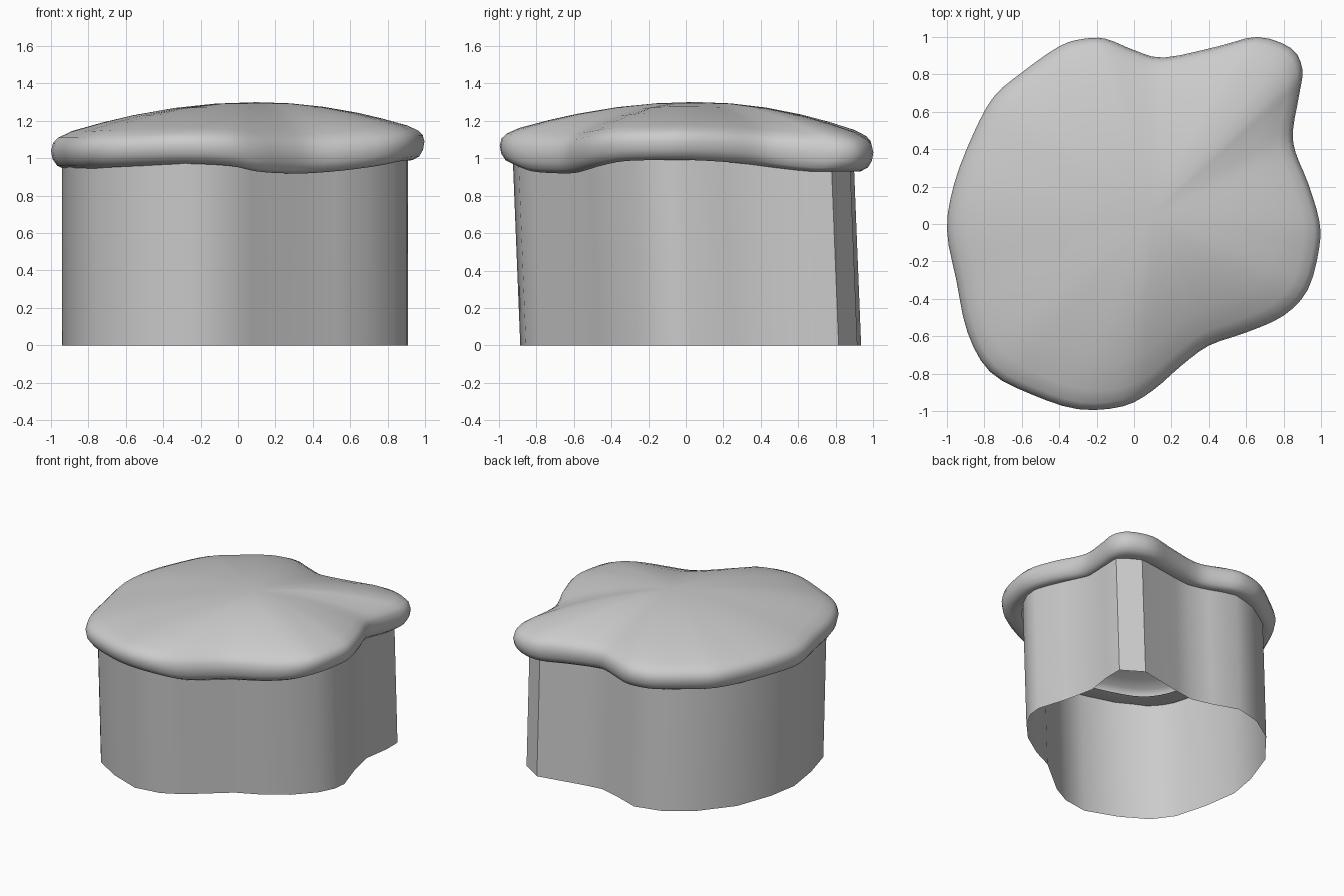
import bpy, bmesh
from mathutils import Vector

if "Cube" in bpy.data.objects:
    bpy.data.objects.remove(bpy.data.objects["Cube"])

# Cap outline: x, y, height of the lower lip
CAP = [(0.99, 0.02, 0.99), (0.93, 0.22, 0.98), (0.865, 0.38, 0.965), (0.85, 0.5, 0.95),
       (0.885, 0.7, 0.93), (0.9, 0.83, 0.93), (0.84, 0.94, 0.93), (0.66, 1.0, 0.93),
       (0.45, 0.95, 0.94), (0.16, 0.89, 0.95), (0, 0.93, 0.95), (-0.15, 0.99, 0.95),
       (-0.27, 0.99, 0.95), (-0.4, 0.95, 0.95), (-0.6, 0.81, 0.95), (-0.75, 0.68, 0.95),
       (-0.86, 0.48, 0.95), (-0.96, 0.22, 0.95), (-1.0, -0.03, 0.94), (-0.95, -0.3, 0.94),
       (-0.89, -0.58, 0.94), (-0.77, -0.79, 0.95), (-0.55, -0.91, 0.96), (-0.3, -0.99, 0.97),
       (-0.06, -0.975, 0.96), (0.1, -0.89, 0.93), (0.25, -0.76, 0.92), (0.4, -0.65, 0.92),
       (0.6, -0.58, 0.935), (0.8, -0.49, 0.96), (0.93, -0.35, 0.985), (0.99, -0.13, 0.99)]

# Wall outline: x, y
WALL = [(0.91, 0), (0.84, 0.22), (0.79, 0.45), (0.82, 0.65), (0.82, 0.79), (0.66, 0.89),
        (0.3, 0.82), (0.16, 0.8), (0, 0.84), (-0.2, 0.91), (-0.4, 0.86), (-0.6, 0.73),
        (-0.8, 0.48), (-0.9, 0.2), (-0.94, -0.03), (-0.9, -0.3), (-0.83, -0.55),
        (-0.72, -0.7), (-0.52, -0.82), (-0.28, -0.91), (-0.08, -0.88), (0.07, -0.8),
        (0.35, -0.57), (0.52, -0.49), (0.7, -0.37), (0.84, -0.22), (0.9, -0.1)]


def smooth_loop(points, steps):
    """Closed curve passing through all the points."""
    p = [Vector(q) for q in points]
    out = []
    for i in range(len(p)):
        a, b, c, d = (p[(i + k - 1) % len(p)] for k in range(4))
        for j in range(steps):
            t = j / steps
            out.append(0.5 * (2 * b + (c - a) * t + (2 * a - 5 * b + 4 * c - d) * t * t
                              + (3 * b - 3 * c + d - a) * t ** 3))
    return out


def loft(name, rings, tip=None, angle=1.2):
    """Join closed rings of points, optionally ending in a single tip."""
    bm = bmesh.new()
    loops = [[bm.verts.new(v) for v in ring] for ring in rings]
    n = len(loops[0])
    for low, high in zip(loops, loops[1:]):
        for i in range(n):
            k = (i + 1) % n
            bm.faces.new((low[i], low[k], high[k], high[i]))
    if tip:
        t = bm.verts.new(tip)
        for i in range(n):
            bm.faces.new((loops[-1][i], loops[-1][(i + 1) % n], t))
    mesh = bpy.data.meshes.new(name)
    bm.to_mesh(mesh)
    bm.free()
    obj = bpy.data.objects.new(name, mesh)
    bpy.context.collection.objects.link(obj)
    bpy.ops.object.select_all(action='DESELECT')
    obj.select_set(True)
    bpy.context.view_layer.objects.active = obj
    bpy.ops.object.shade_smooth_by_angle(angle=angle)


# Domed cap with a rounded, undulating rim
peak = Vector((0.1, 0.05, 1.3))
outline = smooth_loop(CAP, 3)


def cap_ring(scale, height):
    return [(peak.x + (p.x - peak.x) * scale, peak.y + (p.y - peak.y) * scale, height(p.z))
            for p in outline]


rings = [cap_ring(s, lambda z, d=d: z + d)
         for s, d in ((0.84, 0.02), (0.93, 0.0), (0.97, 0.02), (0.992, 0.055), (1.0, 0.1))]
rings += [cap_ring(s, lambda z, f=f: (z + 0.1) * (1 - f) + peak.z * f)
          for s, f in ((0.99, 0.16), (0.965, 0.27), (0.9, 0.4), (0.75, 0.58),
                       (0.6, 0.73), (0.4, 0.88), (0.2, 0.97))]
loft("top_cap", rings, peak)

# Open-bottomed wall, leaning slightly toward the front at the top
loft("side_wall", [[(x, y + 0.025, 0) for x, y in WALL],
                   [(x, y - 0.015, 1.0) for x, y in WALL]], angle=0.7)
